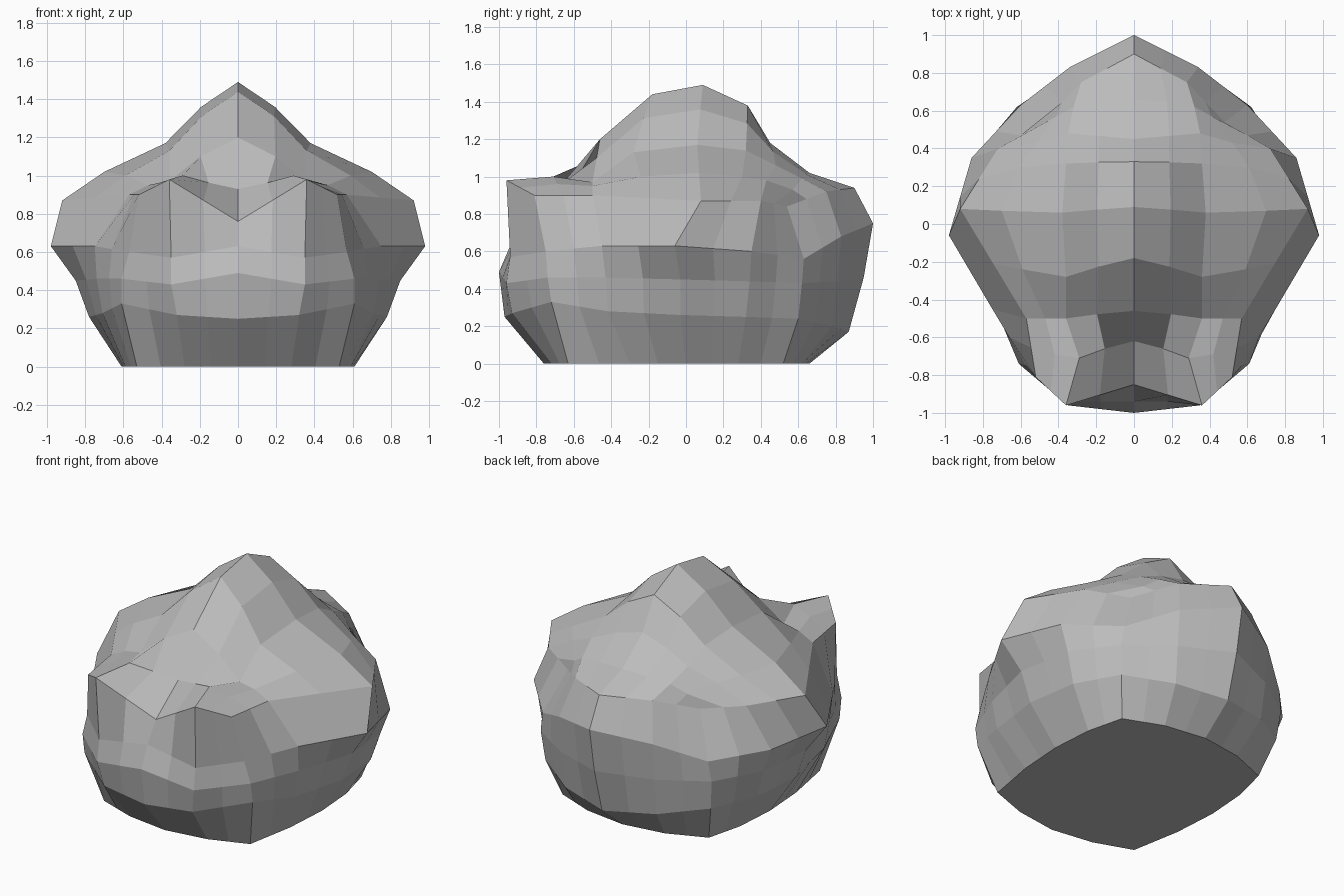
import bpy, bmesh
from mathutils import Vector

if "Cube" in bpy.data.objects:
    bpy.data.objects.remove(bpy.data.objects["Cube"], do_unlink=True)

# Half outlines, from the front middle round the +x side to the back middle
base = [(0, -.76, 0), (.28, -.72, 0), (.53, -.63, 0), (.59, -.3, 0), (.61, 0, 0),
        (.59, .28, 0), (.53, .52, 0), (.28, .62, 0), (0, .66, 0)]
belly = [(0, -.97, .25), (.32, -.93, .27), (.61, -.72, .33), (.71, -.42, .28), (.78, -.03, .26),
         (.74, .32, .25), (.6, .6, .24), (.33, .78, .2), (0, .87, .17)]
waist = [(0, -1, .49), (.35, -.96, .43), (.61, -.74, .46), (.74, -.43, .46), (.85, -.03, .45),
         (.8, .34, .44), (.62, .62, .43), (.34, .81, .44), (0, .95, .46)]
ridge = [(0, -.94, .63), (.35, -.94, .57), (.57, -.75, .6), (.75, -.45, .63), (.98, -.06, .63),
         (.86, .35, .6), (.6, .63, .56), (.34, .83, .68), (0, 1, .75)]
rim = [(0, -.85, .76), (.36, -.96, .98), (.52, -.81, .9), (.57, -.5, .9), (.92, .08, .87),
       (.72, .4, .87), (.48, .54, .84), (.28, .75, .92), (0, .9, .94)]
# Crown profiles, front to back: middle line, hill foot and outer shoulder
crown_mid = [(0, -.62, .93), (0, -.46, 1.2), (0, -.18, 1.44), (0, .09, 1.49),
             (0, .33, 1.38), (0, .45, 1.18), (0, .66, 1.02)]
crown_side = [(.29, -.71, 1), (.36, -.5, .97), (.36, -.28, 1.13), (.38, .06, 1.17),
              (.36, .32, 1.14), (.35, .48, 1.06), (.32, .62, .99)]
crown_outer = [(.42, -.69, .96), (.47, -.5, .95), (.59, -.24, 1), (.7, .07, 1.02),
               (.61, .3, 1), (.52, .43, .98), (.41, .57, .93)]


def flip(p):
    return Vector((-p[0], p[1], p[2]))


def full_ring(half):
    """Mirror a half outline and split every edge in two."""
    pts = [Vector(p) for p in half] + [flip(p) for p in half[-2:0:-1]]
    out = []
    for a, b in zip(pts, pts[1:] + pts[:1]):
        out += [a, (a + b) / 2]
    return out


def between(a, b, c, d):
    """Midpoint of the smooth curve through b and c."""
    return (9 * (b + c) - a - d) / 16


def border(i, j):
    """Wall column meeting a border point of the crown grid, or None inside."""
    if j == 0:
        return (i - 4) % 32
    if i == 8:
        return 4 + j
    if j == 8:
        return 20 - i
    if i == 0:
        return 28 - j
    return None


bm = bmesh.new()

# Side wall: columns through the rings
columns = list(zip(*map(full_ring, (base, belly, waist, ridge, rim))))
wall = [[bm.verts.new(p) for p in col] for col in columns]
for a, b in zip(wall, wall[1:] + wall[:1]):
    for r in range(len(a) - 1):
        bm.faces.new((a[r], b[r], b[r + 1], a[r + 1]))
bm.faces.new([col[0] for col in reversed(wall)])      # flat underside

# Crown: each cross-section runs from rim to rim over shoulders, foot and middle
sections = []
for mid, side, outer in zip(crown_mid, crown_side, crown_outer):
    m, s, o = Vector(mid), Vector(side), Vector(outer)
    slope = between(o, s, m, flip(s))
    sections.append([flip(o), flip(s), flip(slope), m, slope, s, o])
top = {}
for i in range(9):
    for j in range(9):
        k = border(i, j)
        top[i, j] = bm.verts.new(sections[j - 1][i - 1]) if k is None else wall[k][-1]
for i in range(8):
    for j in range(8):
        bm.faces.new((top[i, j], top[i + 1, j], top[i + 1, j + 1], top[i, j + 1]))
bmesh.ops.recalc_face_normals(bm, faces=bm.faces)

mesh = bpy.data.meshes.new("boulder")
bm.to_mesh(mesh)
bm.free()
boulder = bpy.data.objects.new("boulder", mesh)
bpy.context.collection.objects.link(boulder)

# Plain stone colour
stone = bpy.data.materials.new("stone grey")
stone.use_nodes = True
grey = (.5, .5, .5, 1)
stone.diffuse_color = grey
stone.node_tree.nodes["Principled BSDF"].inputs["Base Color"].default_value = grey
mesh.materials.append(stone)
